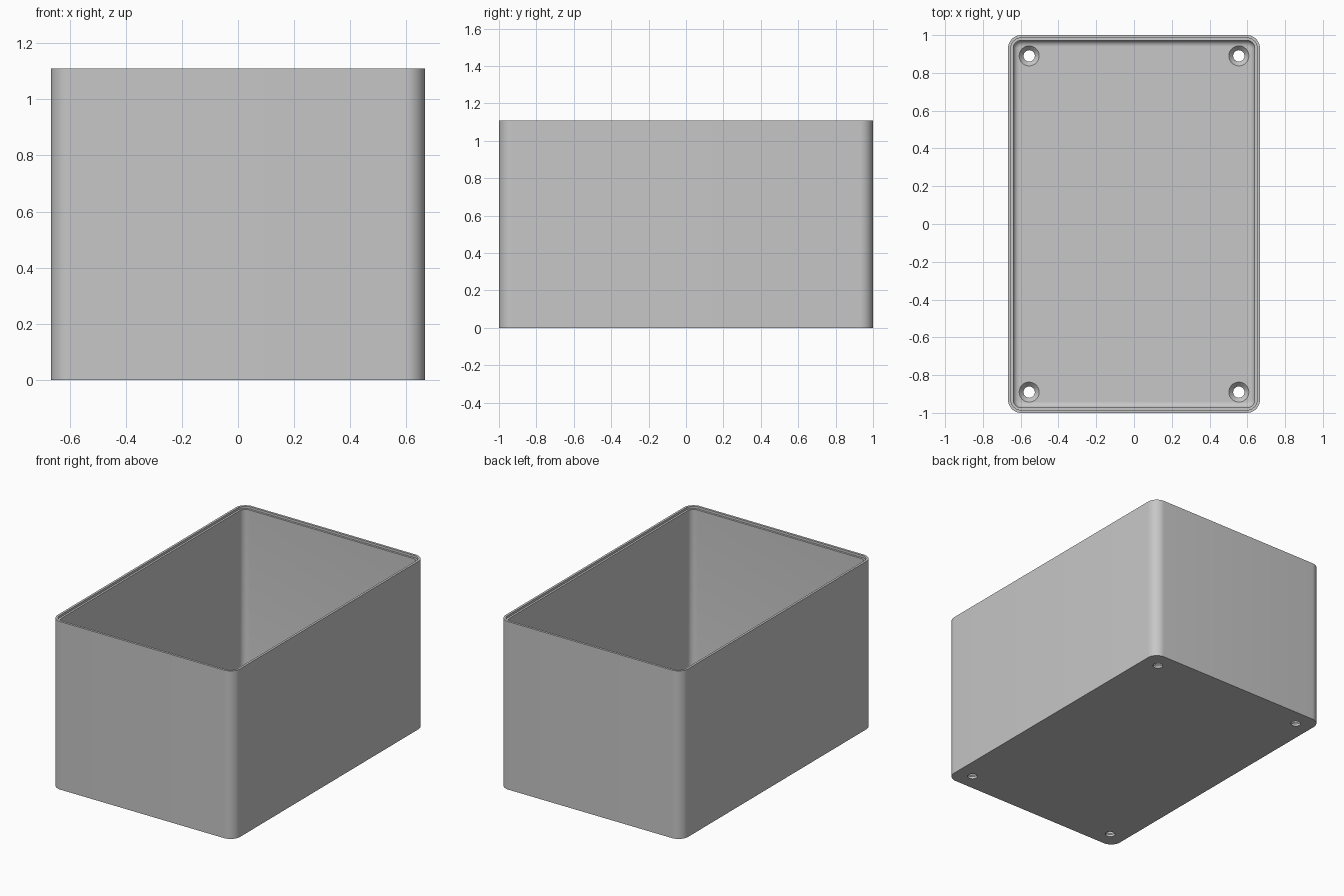
import bpy, bmesh
from math import sin, cos, pi, radians

cube = bpy.data.objects.get("Cube")
if cube:
    bpy.data.objects.remove(cube)

HALF_X, HALF_Y, HEIGHT = 0.667, 1.0, 1.11
RADIUS, FLOOR, WALL, RIM, STEP, FILLET = 0.07, 0.04, 0.028, 0.015, 0.015, 0.03

grey = bpy.data.materials.new("light_grey")
grey.use_nodes = True
color = (0.57, 0.57, 0.57, 1)
grey.diffuse_color = color
grey.node_tree.nodes["Principled BSDF"].inputs["Base Color"].default_value = color


def make_object(name, bm):
    bmesh.ops.recalc_face_normals(bm, faces=bm.faces[:])
    mesh = bpy.data.meshes.new(name)
    bm.to_mesh(mesh)
    bm.free()
    mesh.materials.append(grey)
    obj = bpy.data.objects.new(name, mesh)
    bpy.context.collection.objects.link(obj)
    return obj


def loft(bm, loops):
    """Skin closed loops of equal length and cap both ends."""
    rings = [[bm.verts.new(p) for p in loop] for loop in loops]
    for a, b in zip(rings, rings[1:]):
        for i in range(len(a)):
            j = (i + 1) % len(a)
            bm.faces.new((a[i], a[j], b[j], b[i]))
    bm.faces.new(rings[0])
    bm.faces.new(rings[-1])


def rounded_rect(inset, z, steps=10):
    r = RADIUS - inset
    points = []
    for k, (sx, sy) in enumerate([(1, 1), (-1, 1), (-1, -1), (1, -1)]):
        for i in range(steps + 1):
            a = (k + i / steps) * pi / 2
            points.append((sx * (HALF_X - RADIUS) + r * cos(a),
                           sy * (HALF_Y - RADIUS) + r * sin(a), z))
    return points


def circle(x, y, r, z, sides=32):
    return [(x + r * cos(2 * pi * i / sides), y + r * sin(2 * pi * i / sides), z)
            for i in range(sides)]


# Open box: outer wall, stepped rim, inner wall, filleted floor
profile = [(0, 0), (0, HEIGHT), (RIM, HEIGHT), (RIM, HEIGHT - STEP), (WALL, HEIGHT - STEP)]
for i in range(7):
    a = i / 6 * pi / 2
    profile.append((WALL + FILLET * (1 - cos(a)), FLOOR + FILLET * (1 - sin(a))))
bm = bmesh.new()
loft(bm, [rounded_rect(inset, z) for inset, z in profile])
box = make_object("open_box", bm)

# Countersunk screw holes in the floor corners
bm = bmesh.new()
for sx in (-1, 1):
    for sy in (-1, 1):
        x, y = sx * 0.555, sy * 0.89
        loft(bm, [circle(x, y, r, z) for r, z in
                  [(0.03, -0.05), (0.03, 0.015), (0.053, FLOOR), (0.053, FLOOR + 0.05)]])
cutter = make_object("hole_cutter", bm)
cutter.hide_render = True

cut = box.modifiers.new("screw_holes", 'BOOLEAN')
cut.operation = 'DIFFERENCE'
cut.solver = 'EXACT'
cut.object = cutter
bpy.ops.object.select_all(action='DESELECT')
box.select_set(True)
bpy.context.view_layer.objects.active = box
bpy.ops.object.modifier_apply(modifier=cut.name)
bpy.data.objects.remove(cutter)
bpy.ops.object.shade_smooth_by_angle(angle=radians(30))
